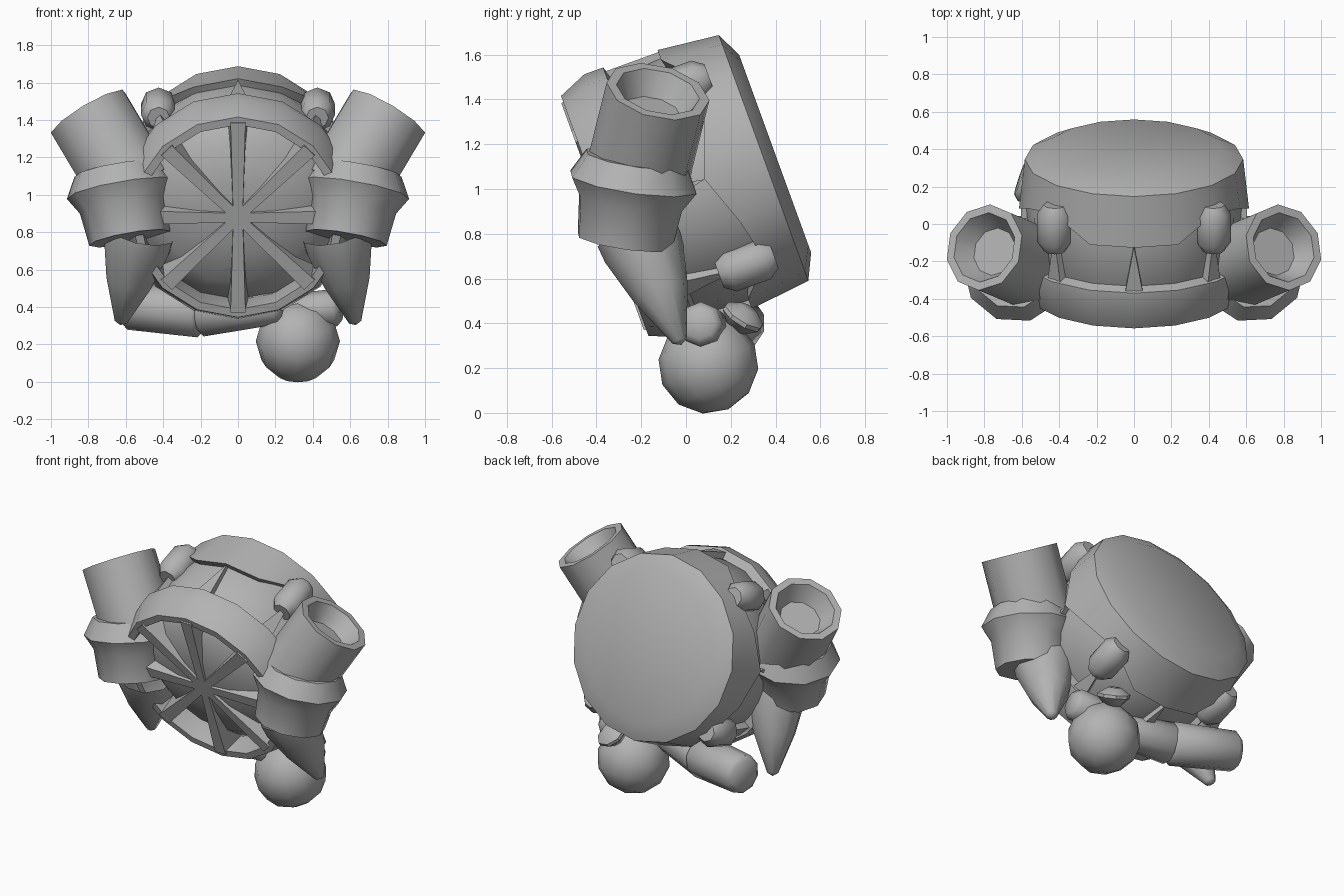
import bpy, bmesh
from math import pi, sin, cos, radians
from mathutils import Matrix, Vector

if "Cube" in bpy.data.objects:
    bpy.data.objects.remove(bpy.data.objects["Cube"], do_unlink=True)

grey = bpy.data.materials.new("plain_grey")
grey.use_nodes = True
grey.diffuse_color = (0.45, 0.45, 0.45, 1)
grey.node_tree.nodes["Principled BSDF"].inputs["Base Color"].default_value = grey.diffuse_color


def finish(name, bm, matrix, angle):
    bmesh.ops.remove_doubles(bm, verts=bm.verts, dist=0.0005)
    bmesh.ops.transform(bm, matrix=matrix, verts=bm.verts)
    bmesh.ops.recalc_face_normals(bm, faces=bm.faces)
    mesh = bpy.data.meshes.new(name)
    bm.to_mesh(mesh)
    bm.free()
    mesh.materials.append(grey)
    obj = bpy.data.objects.new(name, mesh)
    bpy.context.collection.objects.link(obj)
    bpy.ops.object.select_all(action='DESELECT')
    obj.select_set(True)
    bpy.context.view_layer.objects.active = obj
    bpy.ops.object.shade_smooth_by_angle(angle=radians(angle))


def lathe(name, profile, segs, matrix, closed=False, shift=None, angle=38):
    """Spin (radius, height) points about local z; shift(k, row) moves points along z."""
    bm = bmesh.new()
    rows = []
    for j, (r, z) in enumerate(profile):
        rows.append([bm.verts.new((r * sin(2 * pi * k / segs), r * cos(2 * pi * k / segs),
                                   z + (shift(k, j) if shift else 0))) for k in range(segs)])
    pairs = list(zip(rows, rows[1:]))
    if closed:
        pairs.append((rows[-1], rows[0]))
    for a, b in pairs:
        for k in range(segs):
            n = (k + 1) % segs
            bm.faces.new((a[k], a[n], b[n], b[k]))
    finish(name, bm, matrix, angle)


def prism(name, outline, lo, hi, place, matrix, flare=1):
    """Extrude a 2D outline from lo to hi, widening by flare; place(u, v, w) orders the axes."""
    bm = bmesh.new()
    a = [bm.verts.new(place(u, v, lo)) for u, v in outline]
    b = [bm.verts.new(place(u * flare, v, hi)) for u, v in outline]
    bm.faces.new(a)
    bm.faces.new(b)
    for i in range(len(a)):
        n = (i + 1) % len(a)
        bm.faces.new((a[i], a[n], b[n], b[i]))
    finish(name, bm, matrix, 20)


def frame(origin, axis):
    turn = Vector(axis).to_track_quat('Z', 'Y').to_matrix().to_4x4()
    return Matrix.Translation(origin) @ turn


def rod(name, start, end, r0, r1, segs=10, bevel=0.03):
    d = Vector(end) - Vector(start)
    n = d.length
    lathe(name, [(0, 0), (r0 - bevel, 0), (r0, bevel), (r1, n - bevel), (r1 - bevel, n), (0, n)],
          segs, frame(start, d), angle=50)


# Tilted body frame: local z runs backwards along the drum axis, local -y is up
BODY = Matrix.Translation((0, -0.363, 0.88)) @ Matrix.Rotation(radians(-70), 4, 'X')

# Central core with a domed front
lathe("core", [(0, 0), (0.2, 0.01), (0.4, 0.06), (0.52, 0.15), (0.57, 0.24), (0.575, 0.5), (0.54, 0.7), (0, 0.7)],
      16, BODY)

# Rear drum, its front edge notched towards each diagonal
NOTCH = {2: 0.13, 3: 0.085, 5: 0.085, 6: 0.13}
lathe("rear_drum", [(0.5, 0.5), (0.615, 0.475), (0.584, 0.755), (0.47, 0.81), (0, 0.81)], 16, BODY,
      shift=lambda k, j: NOTCH.get(k % 8, 0) if j < 2 else 0)

# Front ring around the grille
lathe("front_ring", [(0.525, 0.2), (0.525, 0.0), (0.57, 0.0), (0.625, 0.13), (0.625, 0.22), (0.54, 0.25)],
      16, BODY, closed=True)

# Grille spokes, each continued over the side as a tapered fin
for i in range(8):
    spin = BODY @ Matrix.Rotation(i * pi / 4, 4, 'Z')
    prism("grille_spoke", [(-0.025, 0), (0.025, 0), (0.04, 0.54), (-0.04, 0.54)], -0.01, 0.2,
          lambda u, v, w: (u, v, w), spin, flare=1.5)
    prism("side_fin", [(-0.05, 0.2), (0.05, 0.2), (0, 0.48)], 0.5, 0.605,
          lambda u, v, w: (u, w, v), spin)

# Four lugs set in the notches
for i in range(4):
    spot = BODY @ Matrix.Rotation(pi / 4 + i * pi / 2, 4, 'Z') @ Matrix.Translation((0, 0.6, 0.52))
    lathe("lug", [(0, -0.13), (0.06, -0.13), (0.095, -0.08), (0.095, 0.08), (0.06, 0.13), (0, 0.13)],
          8, spot, angle=50)

# Mirrored side nozzles: open barrel, flared collar and spike
for side, s in (("left", 1), ("right", -1)):
    lathe(side + "_barrel", [(0, -0.11), (0.13, -0.11), (0.165, -0.05), (0.19, 0), (0.235, 0),
                             (0.235, -0.5), (0, -0.5)],
          10, frame((s * 0.8, -0.125, 1.435), (s * 0.5, 0.21, 0.84)))
    lathe(side + "_collar", [(0, 0.12), (0.235, 0.11), (0.295, 0), (0.24, -0.09), (0.22, -0.27), (0, -0.27)],
          10, frame((s * 0.625, -0.235, 1.03), (s * 0.17, 0.14, 0.97)))
    lathe(side + "_spike", [(0.19, -0.05), (0.185, 0.03), (0.13, 0.24), (0.035, 0.48), (0, 0.5)],
          10, frame((s * 0.53, -0.2, 0.76), (s * 0.1, 0.18, -0.46)), angle=50)

# Lower pipework and ball
rod("thick_pipe", (-0.61, 0.245, 0.405), (-0.18, 0.1, 0.37), 0.125, 0.135)
rod("thin_pipe", (-0.22, 0.11, 0.37), (0.24, -0.02, 0.4), 0.13, 0.09)
rod("elbow_pipe", (0.28, 0.1, 0.37), (0.55, 0.06, 0.4), 0.1, 0.1, 8)
lathe("small_cap", [(0, -0.06), (0.05, -0.05), (0.1, 0), (0.1, 0.02), (0.04, 0.06), (0, 0.06)],
      8, frame((0.37, 0.25, 0.42), (0.3, 0.5, 0.8)))
ball = [(0.225 * sin(pi * j / 6), 0.22 * cos(pi * j / 6)) for j in range(7)]
lathe("ball", ball, 12, frame((0.32, 0.1, 0.217), (0, -0.4, 0.9)), angle=60)
